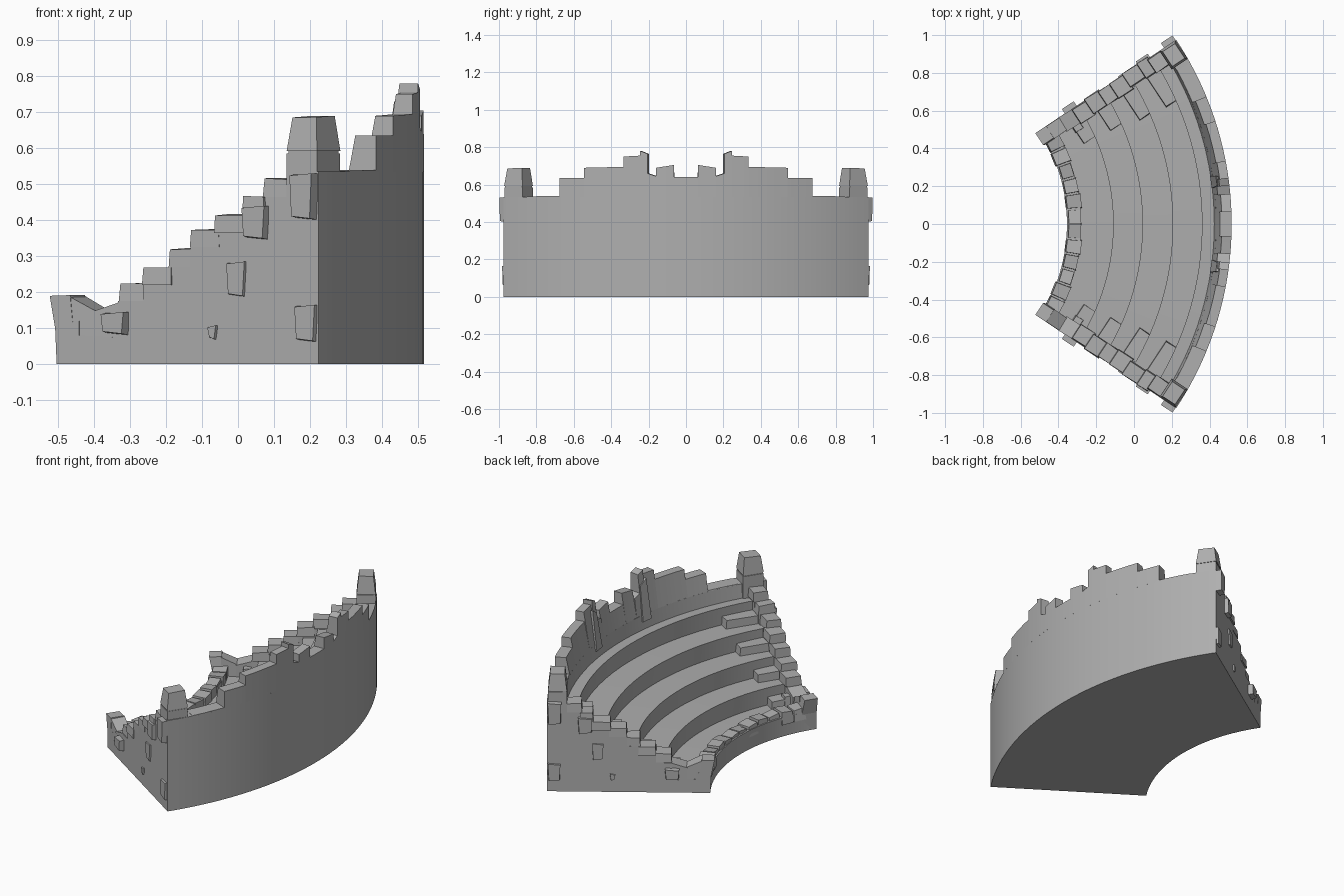
import bpy, bmesh, random
from math import sin, cos, asin, radians

if "Cube" in bpy.data.objects:
    bpy.data.objects.remove(bpy.data.objects["Cube"])

random.seed(4)
OFF = 0.05                     # radii below are measured from OFF outside the arc centre
CX = -1.2 - OFF
HALF = radians(33.5)           # half angle of the sector
R_IN, R_OUT = 0.845, 1.717

stone_grey = bpy.data.materials.new("stone_grey")
stone_grey.diffuse_color = (0.43, 0.43, 0.43, 1)
stone_grey.use_nodes = True
stone_grey.node_tree.nodes["Principled BSDF"].inputs["Base Color"].default_value = stone_grey.diffuse_color


def polar(r, a, z):
    return (CX + (r + OFF) * cos(a), (r + OFF) * sin(a), z)


def along(s, t, z):
    """Point s along the +y end wall, t inward from its face."""
    s += OFF
    return (CX + s * cos(HALF) + t * sin(HALF), s * sin(HALF) - t * cos(HALF), z)


def angle_at(y):
    return asin(y / (R_OUT + OFF))


def finish(bm, name, mirror=True, smooth=True):
    bmesh.ops.recalc_face_normals(bm, faces=bm.faces)
    me = bpy.data.meshes.new(name)
    bm.to_mesh(me)
    bm.free()
    me.materials.append(stone_grey)
    ob = bpy.data.objects.new(name, me)
    bpy.context.collection.objects.link(ob)
    if mirror:
        m = ob.modifiers.new("mirror", 'MIRROR')
        m.use_axis = (False, True, False)
        m.use_mirror_merge = False
    if smooth:
        bpy.ops.object.select_all(action='DESELECT')
        ob.select_set(True)
        bpy.context.view_layer.objects.active = ob
        bpy.ops.object.shade_smooth_by_angle(angle=radians(25))
    return ob


def skin(bm, rings):
    """Join equal rings of points into a capped solid."""
    vs = [[bm.verts.new(p) for p in ring] for ring in rings]
    n = len(vs[0])
    for a, b in zip(vs, vs[1:]):
        for i in range(n):
            bm.faces.new((a[i], a[(i + 1) % n], b[(i + 1) % n], b[i]))
    bm.faces.new(vs[0])
    bm.faces.new(vs[-1])


def stone(bm, s0, s1, t0, t1, z0, z1, taper=0.0, jit=0.0, z_end=None):
    """Block on the end wall; taper narrows its top, z_end slopes it."""
    j = lambda: random.uniform(-jit, jit)
    ze = z1 if z_end is None else z_end
    k = taper
    skin(bm, [[along(s0, t0, z0), along(s1, t0, z0), along(s1, t1, z0), along(s0, t1, z0)],
              [along(s0 + k, t0 + k + j(), z1 + j()), along(s1 - k, t0 + k + j(), ze + j()),
               along(s1 - k, t1 - k + j(), ze + j()), along(s0 + k, t1 - k + j(), z1 + j())]])


def arc_stone(bm, r0, r1, a0, a1, z0, z1, z2=None, inset=0.0, n=3, taper=0.0):
    """Curved block; z1..z2 slope along it, inset slopes the inner face."""
    z2 = z1 if z2 is None else z2
    rings = []
    for i in range(n + 1):
        f = i / n
        a = a0 + (a1 - a0) * f
        top = a + taper * (1 - 2 * f)
        z = z1 + (z2 - z1) * f
        rings.append([polar(r0, a, z0), polar(r1, a, z0), polar(r1, top, z), polar(r0 + inset, top, z)])
    skin(bm, rings)


# Stepped seating body swept round the arc
profile = [(R_IN, 0), (R_IN, 0.11), (0.92, 0.12), (0.92, 0.08)]
edges = [1.09, 1.245, 1.405, 1.56]
for i, r in enumerate(edges):
    profile += [(r + .004, 0.072 + 0.095 * i), (r, 0.175 + 0.095 * i)]
profile += [(1.625, 0.455), (1.635, 0.535), (R_OUT, 0.535), (R_OUT, 0)]
bm = bmesh.new()
N = 32
skin(bm, [[polar(r, -HALF + 2 * HALF * i / N, z) for r, z in profile] for i in range(N + 1)])
finish(bm, "seating_tiers", mirror=False)

# Broken top of the outer wall: y start, y end, height at start and end, slope of inner face
bm = bmesh.new()
for y0, y1, za, zb, inset in [(0, .065, .64, .64, .02), (.065, .16, .705, .69, .03),
                              (.16, .205, .645, .66, .015), (.205, .245, .765, .78, .03),
                              (.245, .335, .755, .75, .035), (.335, .545, .695, .69, .03),
                              (.545, .675, .635, .635, .02), (.675, .85, .54, .537, .002)]:
    arc_stone(bm, 1.635, R_OUT, angle_at(y0), angle_at(y1), 0.534, za, zb, inset=inset)
# Lumpy bulge behind the highest stone
arc_stone(bm, 1.622, 1.69, angle_at(.2), angle_at(.27), .5, .7, .73, inset=.03, n=2, taper=.006)
finish(bm, "outer_wall_top")

# Rough stones along the inner rim
bm = bmesh.new()
step = radians(30) / 6
for i in range(6):
    z = random.uniform(0.125, 0.145)
    arc_stone(bm, R_IN - random.uniform(-.004, .01), 0.915 + random.uniform(0, .015),
              i * step, (i + 1) * step - .006, 0.07, z, z + random.uniform(-.012, .012),
              inset=.008, n=1, taper=.004)
finish(bm, "inner_rim_stones", smooth=False)

# Stepped end parapets
bm = bmesh.new()
cuts = [1.05, 1.134, 1.218, 1.29, 1.375, 1.47, 1.53, 1.612]
tops = [.225, .27, .32, .375, .415, .465, .515]
for s0, s1, z in zip(cuts, cuts[1:], tops):
    stone(bm, s0, s1 + .01, 0, .085, 0.03, z - .05)
    stone(bm, s0, s1 + .012, random.uniform(-.012, .004), .085 + random.uniform(-.008, .012),
          z - .05, z, .003, .003)
stone(bm, .965, 1.055, 0, .085, .05, .145, 0, .004, .172)
stone(bm, 1.0, 1.055, .07, .12, .07, .14, .006, .004)
# Raised inner corner with a slope down to the steps
skin(bm, [[along(R_IN, 0, 0), along(.9, 0, 0), along(.9, .085, 0), along(R_IN, .085, 0)],
          [along(R_IN - .005, 0, .1), along(.9, 0, .1), along(.9, .085, .1), along(R_IN - .005, .085, .1)],
          [along(.822, 0, .19), along(.89, 0, .192), along(.89, .075, .192), along(.822, .075, .19)]])
stone(bm, .885, .985, 0, .08, .05, .19, 0, .002, .142)
finish(bm, "end_parapet", smooth=False)

# Low stair blocks beside each parapet
bm = bmesh.new()
for i, (r, t1) in enumerate(zip(edges, [.19, .21, .25, .27])):
    stone(bm, r - .085, r + .01, .07, t1, .065 + .095 * i, .122 + .095 * i, .003, .003)
finish(bm, "stair_blocks", smooth=False)

# Corner towers with tapered caps
bm = bmesh.new()
stone(bm, 1.61, 1.711, .001, .118, .45, .585)
stone(bm, 1.614, 1.709, .004, .114, .585, .592)
stone(bm, 1.611, 1.712, 0, .118, .592, .688, .011, .003)
finish(bm, "corner_tower", smooth=False)

# Stones standing proud of the end faces: s range, z range, depth
bm = bmesh.new()
for s0, s1, z0, z1, d in [(1.475, 1.55, .35, .44, .022), (1.415, 1.475, .19, .285, .008),
                          (1.352, 1.38, .07, .108, .008), (1.01, 1.085, .085, .145, .028),
                          (1.645, 1.712, .065, .165, .013), (1.64, 1.713, .405, .53, .03)]:
    k = .006
    skin(bm, [[along(s0, .02, z0), along(s1, .02, z0 - k), along(s1, .02, z1), along(s0, .02, z1)],
              [along(s0 + k, -d, z0 + k), along(s1 - k, -d, z0), along(s1, -d, z1), along(s0, -d, z1 - k)]])
finish(bm, "end_face_stones", smooth=False)
